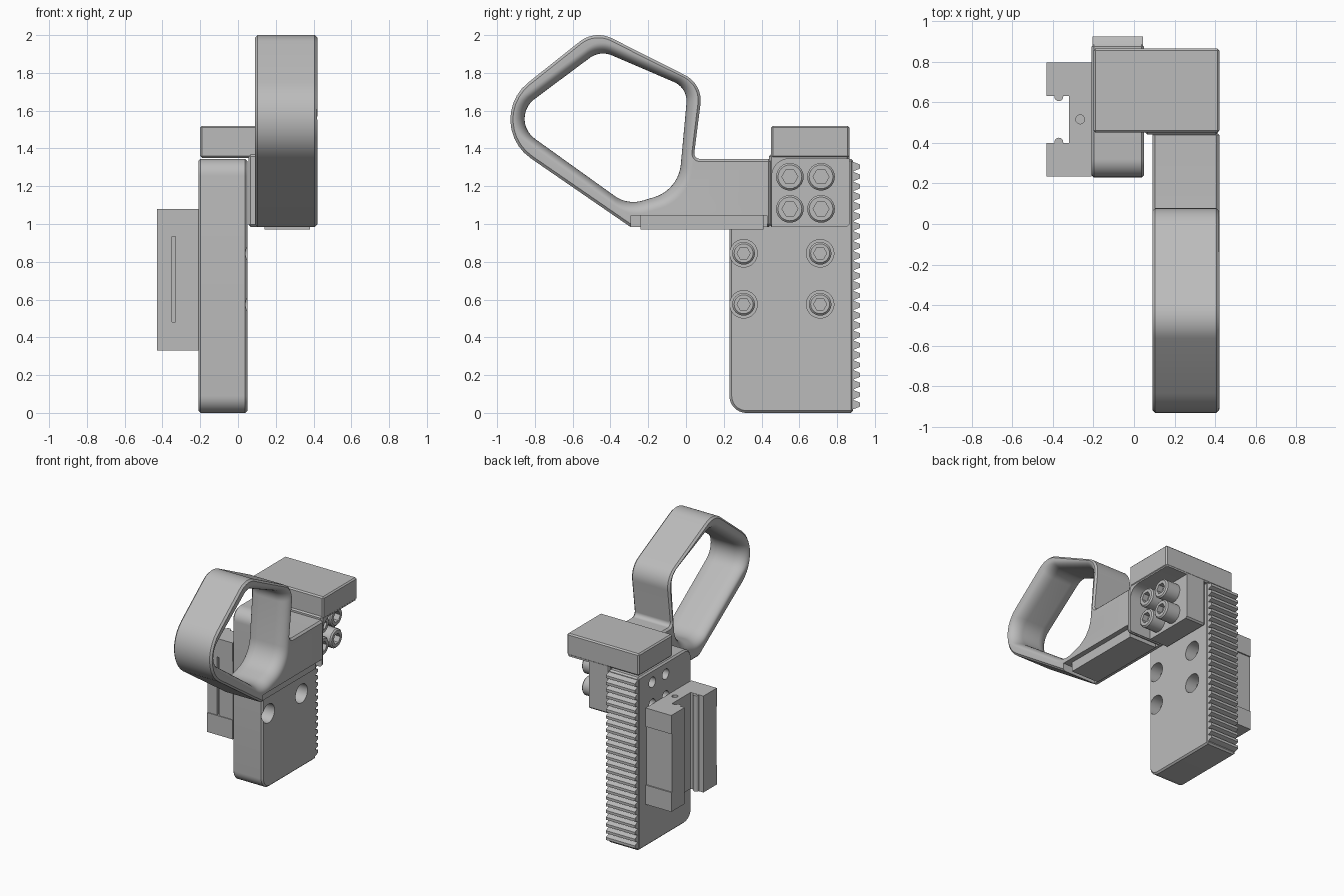
import bpy, bmesh, math
from mathutils import Vector

if "Cube" in bpy.data.objects:
    bpy.data.objects.remove(bpy.data.objects["Cube"], do_unlink=True)

grey = bpy.data.materials.new("satin grey")
grey.use_nodes = True
COLOUR = (0.5, 0.5, 0.5, 1)
grey.diffuse_color = COLOUR
grey.node_tree.nodes["Principled BSDF"].inputs["Base Color"].default_value = COLOUR


def loft(name, rings):
    """Skin a stack of equal-length rings of 3D points and cap both ends."""
    bm = bmesh.new()
    rows = [[bm.verts.new(p) for p in ring] for ring in rings]
    n = len(rows[0])
    for low, high in zip(rows, rows[1:]):
        for i in range(n):
            j = (i + 1) % n
            bm.faces.new((low[i], low[j], high[j], high[i]))
    bm.faces.new(rows[0])
    bm.faces.new(rows[-1])
    bmesh.ops.recalc_face_normals(bm, faces=bm.faces)
    mesh = bpy.data.meshes.new(name)
    bm.to_mesh(mesh)
    bm.free()
    mesh.materials.append(grey)
    ob = bpy.data.objects.new(name, mesh)
    bpy.context.collection.objects.link(ob)
    return ob


def across(points, x):
    return [(x, y, z) for y, z in points]


def prism_x(name, points, x0, x1):
    return loft(name, [across(points, x0), across(points, x1)])


def prism_z(name, points, z0, z1):
    return loft(name, [[(x, y, z) for x, y in points] for z in (z0, z1)])


def rect(a0, a1, b0, b1):
    return [(a0, b0), (a1, b0), (a1, b1), (a0, b1)]


def circle(y, z, r, n=32):
    return [(y + r * math.cos(math.tau * i / n), z + r * math.sin(math.tau * i / n))
            for i in range(n)]


def hexagon(y, z, r, n=24):
    """Hexagon outline carrying n points, so it can be skinned to a circle."""
    out = []
    for i in range(n):
        a = math.tau * i / n
        k = r * math.cos(math.pi / 6) / math.cos(a % (math.pi / 3) - math.pi / 6)
        out.append((y + k * math.cos(a), z + k * math.sin(a)))
    return out


def rounded(corners, steps=10):
    """Fillet a polygon given as (a, b, radius) corners."""
    out = []
    for i, (a, b, r) in enumerate(corners):
        p = Vector((a, b))
        if r == 0:
            out.append((a, b))
            continue
        u = (Vector(corners[i - 1][:2]) - p).normalized()
        v = (Vector(corners[(i + 1) % len(corners)][:2]) - p).normalized()
        half = u.angle(v) / 2
        centre = p + (u + v).normalized() * (r / math.sin(half))
        start = p + u * (r / math.tan(half)) - centre
        end = p + v * (r / math.tan(half)) - centre
        turn = start.angle_signed(end)
        for s in range(steps + 1):
            t = -turn * s / steps
            c, k = math.cos(t), math.sin(t)
            out.append((centre.x + c * start.x - k * start.y,
                        centre.y + k * start.x + c * start.y))
    return out


def apply(ob, mod):
    bpy.context.view_layer.objects.active = ob
    bpy.ops.object.modifier_apply(modifier=mod.name)


def chamfer(ob, width, segments=1):
    mod = ob.modifiers.new("edge", "BEVEL")
    mod.width, mod.segments = width, segments
    mod.limit_method, mod.angle_limit = "ANGLE", math.radians(50)
    apply(ob, mod)


def cut(ob, *cutters):
    for cutter in cutters:
        mod = ob.modifiers.new("cut", "BOOLEAN")
        mod.operation, mod.solver, mod.object = "DIFFERENCE", "EXACT", cutter
        apply(ob, mod)
        bpy.data.objects.remove(cutter, do_unlink=True)


def screw(name, y, z, x0, x1, r):
    """Socket head cap screw pointing to +x."""
    n = 24
    loft(name, [across(circle(y, z, r, n), x0),
                across(circle(y, z, r, n), x1 - 0.01),
                across(circle(y, z, r - 0.01, n), x1),
                across(hexagon(y, z, r * 0.58), x1),
                across(hexagon(y, z, r * 0.58), x1 - 0.045)])


# Mounting plate with counterbored and through holes
plate = prism_x("mounting_plate", rounded([
    (0.23, 0, 0.09), (0.885, 0, 0), (0.885, 1.345, 0), (0.23, 1.345, 0.09)]), -0.21, 0.05)
chamfer(plate, 0.012)
for y in (0.305, 0.71):
    for z in (0.575, 0.845):
        cut(plate, prism_x("bore", circle(y, z, 0.073), -0.13, 0.1))
        screw("plate_screw", y, z, -0.14, -0.03, 0.06)
for y in (0.55, 0.715):
    for z in (1.08, 1.25):
        cut(plate, prism_x("bore", circle(y, z, 0.04), -0.3, -0.1))
        screw("bracket_screw", y, z, 0.22, 0.35, 0.073)

# Toothed rack along the back edge
teeth, pitch = 25, 0.0525
rack = [(0.87, 0.015)]
for i in range(teeth):
    base = 0.02 + i * pitch
    rack += [(0.888, base), (0.922, base + 0.014),
             (0.922, base + 0.034), (0.888, base + 0.048)]
rack.append((0.87, 0.02 + teeth * pitch))
prism_x("tooth_rack", rack, -0.205, 0.045)

# Bracket: top block and web with an open pocket for the screws
top_block = prism_x("bracket_top", rect(0.45, 0.865, 1.35, 1.52), -0.2, 0.42)
chamfer(top_block, 0.01)
web = prism_x("bracket_web", rect(0.44, 0.865, 0.985, 1.37), 0.055, 0.415)
chamfer(web, 0.012)
cut(web, prism_x("pocket", rounded([
    (0.455, 0.9, 0), (1.0, 0.9, 0), (1.0, 1.345, 0), (0.455, 1.345, 0.09)]), 0.23, 0.6))

# Ring handle with its arm
handle = prism_x("ring_handle", rounded([
    (-0.483, 2.029, 0.16), (-1.1, 1.539, 0.25), (-0.295, 0.985, 0.02),
    (0.452, 0.985, 0), (0.452, 1.345, 0), (0.04, 1.345, 0.03), (0.09, 1.74, 0.15)]),
    0.09, 0.42)
chamfer(handle, 0.014)
opening = rounded([
    (-0.455, 1.92, 0.12), (-0.945, 1.555, 0.13), (-0.31, 1.1, 0.17),
    (-0.04, 1.18, 0.2), (0.01, 1.72, 0.11)])
cy, cz = -0.42, 1.52
rings = []
flare = [(-0.01, 1.15)] + [(0.09 * (1 - math.cos(a)), 1 + 0.15 * (1 - math.sin(a)))
                           for a in (math.pi / 2 * i / 8 for i in range(9))]
flare += [(0.33 - x, s) for x, s in reversed(flare)]
for x, s in flare:
    rings.append(across([(cy + (y - cy) * s, cz + (z - cz) * s) for y, z in opening], 0.09 + x))
cut(handle, loft("opening", rings),
    prism_x("notch", rect(-0.29, 0.43, 0.9, 1.045), 0.13, 0.6))
prism_x("bottom_pad", rect(-0.24, 0.41, 0.97, 1.06), 0.14, 0.38)

# Slide carriage: channel body with end caps
def channel(y0, y1, groove):
    right = [(-0.43, 0.4), (-0.43, y0)]
    left = [(-0.21, y1), (-0.43, y1), (-0.43, 0.63), (-0.32, 0.63), (-0.32, 0.4)]
    if groove:
        right += [(-0.35, y0), (-0.35, y0 + 0.02), (-0.33, y0 + 0.02), (-0.33, y0)]
    return right + [(-0.21, y0)] + left

prism_z("carriage_body", channel(0.24, 0.785, True), 0.48, 0.935)
for name, z0, z1 in (("carriage_cap_lower", 0.33, 0.48), ("carriage_cap_upper", 0.935, 1.08)):
    cap = prism_z(name, channel(0.234, 0.795, False), z0, z1)
    cut(cap, prism_z("port", circle(-0.265, 0.515, 0.022, 16),
                     z0 - 0.1 if z0 < 0.4 else z1 - 0.05, z0 + 0.05 if z0 < 0.4 else z1 + 0.1))
for y in (0.403, 0.627):
    prism_z("carriage_bead", circle(-0.37, y, 0.022, 16), 0.332, 1.078)

# Smooth rounded surfaces, keep machined edges crisp
bpy.ops.object.select_all(action="DESELECT")
for ob in bpy.context.collection.objects:
    if ob.type == "MESH":
        ob.select_set(True)
        bpy.context.view_layer.objects.active = ob
bpy.ops.object.shade_smooth_by_angle(angle=math.radians(32))
